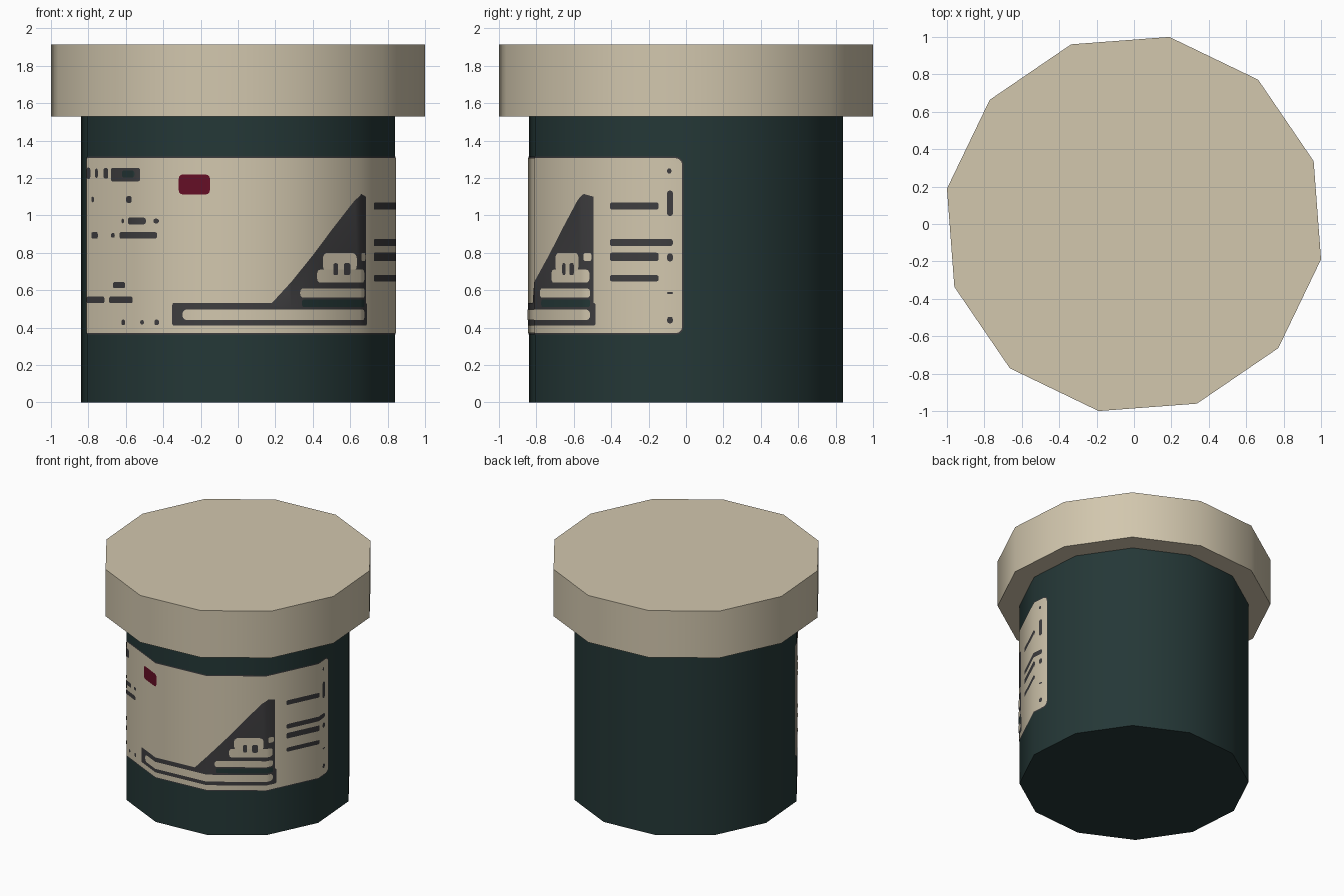
import bpy, bmesh, math

if "Cube" in bpy.data.objects:
    bpy.data.objects.remove(bpy.data.objects["Cube"])

SIDES = 12
TURN = math.radians(199.3)          # angle of the body corner where the wrap starts
STEP = 2 * math.pi / SIDES
R_BODY, R_LID = 0.855, 1.0177
EDGE = 2 * R_BODY * math.sin(STEP / 2)   # width of one body side


def material(name, rgb):
    m = bpy.data.materials.new(name)
    m.diffuse_color = (*rgb, 1)
    m.use_nodes = True
    m.node_tree.nodes["Principled BSDF"].inputs["Base Color"].default_value = m.diffuse_color
    return m


CREAM = material("cream", (0.645, 0.571, 0.423))
TEAL = material("dark_teal", (0.018, 0.039, 0.038))
CHARCOAL = material("charcoal", (0.048, 0.047, 0.050))
RED = material("crimson", (0.133, 0.0045, 0.0195))


def finish(name, bm, mat):
    me = bpy.data.meshes.new(name)
    bm.to_mesh(me)
    bm.free()
    me.materials.append(mat)
    for p in me.polygons:
        p.use_smooth = True
    me.set_sharp_from_angle(angle=math.radians(35))
    ob = bpy.data.objects.new(name, me)
    bpy.context.collection.objects.link(ob)
    return ob


def corner(i, r):
    a = TURN + i * STEP
    return r * math.cos(a), r * math.sin(a)


def drum(name, r, z0, z1, mat):
    bm = bmesh.new()
    base = bm.faces.new([bm.verts.new((*corner(i, r), z0)) for i in range(SIDES)])
    top = bmesh.ops.extrude_face_region(bm, geom=[base])["geom"]
    bmesh.ops.translate(bm, vec=(0, 0, z1 - z0),
                        verts=[v for v in top if isinstance(v, bmesh.types.BMVert)])
    bmesh.ops.recalc_face_normals(bm, faces=bm.faces)
    return finish(name, bm, mat)


def unroll(value, axis, sides):
    """Distance along the body wall for an x (axis 0) or y (axis 1) reading."""
    for i in sides:
        a, b = corner(i, R_BODY)[axis], corner(i + 1, R_BODY)[axis]
        if value <= b or i == sides[-1]:
            return (i + (value - a) / (b - a)) * EDGE


def fx(x):
    return unroll(x, 0, range(0, 5))


def ry(y):
    return unroll(y, 1, range(3, 6))


def rounded(s0, s1, z0, z1, r=0.012):
    """Rounded rectangle on the unrolled wall."""
    r = min(r, (s1 - s0) / 2.1, (z1 - z0) / 2.1)
    pts = []
    for k, (cx, cz) in enumerate([(s1 - r, z1 - r), (s0 + r, z1 - r),
                                  (s0 + r, z0 + r), (s1 - r, z0 + r)]):
        for j in range(4):
            a = (k + j / 3) * math.pi / 2
            pts.append((cx + r * math.cos(a), cz + r * math.sin(a)))
    return pts


def front(x0, x1, z0, z1, r=0.012):
    return rounded(fx(x0), fx(x1), z0, z1, r)


def side(y0, y1, z0, z1, r=0.012):
    return rounded(ry(y0), ry(y1), z0, z1, r)


def wrap(name, shapes, lift, mat):
    """Fold flat shapes around the body wall, lifted slightly off it."""
    bm = bmesh.new()
    for pts in shapes:
        bm.faces.new([bm.verts.new((s, 0, z)) for s, z in pts])
    for i in range(-1, 7):
        bmesh.ops.bisect_plane(bm, geom=bm.verts[:] + bm.edges[:] + bm.faces[:], dist=1e-5,
                               plane_co=(i * EDGE, 0, 0), plane_no=(1, 0, 0))
    bmesh.ops.triangulate(bm, faces=bm.faces[:])
    for v in bm.verts:
        u = v.co.x / EDGE
        i = math.floor(u + 1e-6)
        a, b = corner(i, R_BODY + lift), corner(i + 1, R_BODY + lift)
        t = u - i
        v.co.x, v.co.y = a[0] + (b[0] - a[0]) * t, a[1] + (b[1] - a[1]) * t
    return finish(name, bm, mat)


# Jar and lid
drum("jar_body", R_BODY, 0, 1.53, TEAL)
drum("lid", R_LID, 1.53, 1.915, CREAM)

# Label with a thin dark border
s0, s1 = -0.05 * EDGE, ry(-0.02)
wrap("label_border", [rounded(s0 - .006, s1 + .006, 0.362, 1.314, 0.04)], 0.002, CHARCOAL)
wrap("label", [rounded(s0, s1, 0.37, 1.306, 0.035)], 0.0035, CREAM)

# Red patch
wrap("red_patch", [front(-0.315, -0.15, 1.113, 1.218, 0.02)], 0.005, RED)

# Dark wedge standing on a long bar
wedge = [(0.17, .52), (0.68, .42), (0.68, 1.10), (0.655, 1.115), (0.62, 1.08),
         (0.50, .925), (0.40, .79), (0.27, .63)]
wrap("wedge", [[(fx(x), z) for x, z in wedge]], 0.0052, CHARCOAL)
wrap("wedge_base", [front(-0.35, 0.685, 0.41, 0.532)], 0.005, CHARCOAL)
wrap("wedge_light_bars", [
    front(-0.295, 0.672, 0.44, 0.497, 0.025),
    front(0.33, 0.672, 0.56, 0.61, 0.02),
    front(0.42, 0.67, 0.64, 0.71, 0.02),
    front(0.45, 0.63, 0.70, 0.80, 0.03),
    front(0.655, 0.675, 0.755, 0.80)], 0.007, CREAM)
wrap("wedge_teal_bar", [front(0.34, 0.672, 0.51, 0.55)], 0.007, TEAL)
wrap("wedge_notches", [front(0.505, 0.53, 0.68, 0.745),
                       front(0.56, 0.595, 0.68, 0.745)], 0.0085, CHARCOAL)

# Dashes on the left of the label: x0, x1, middle height, thickness
left = [(-.675, -.52, 1.218, .072), (-.805, -.785, 1.225, .06), (-.76, -.745, 1.225, .05),
        (-.715, -.69, 1.225, .055), (-.78, -.765, 1.085, .03), (-.595, -.565, 1.085, .035),
        (-.62, -.605, .97, .025), (-.585, -.49, .97, .035), (-.45, -.42, .97, .025),
        (-.78, -.745, .893, .035), (-.675, -.655, .893, .025), (-.63, -.43, .893, .035),
        (-.665, -.6, .627, .032), (-.805, -.71, .548, .035), (-.685, -.56, .548, .035),
        (-.62, -.6, .428, .03), (-.52, -.5, .428, .025), (-.445, -.42, .428, .03)]
wrap("left_dashes", [front(a, b, z - h / 2, z + h / 2) for a, b, z, h in left], 0.005, CHARCOAL)
wrap("left_box_fill", [front(-.615, -.55, 1.203, 1.24)], 0.007, TEAL)

# Dashes on the right of the label: y0, y1, middle height, thickness
right = [(-.405, -.145, 1.05, .038), (-.405, -.07, .855, .038), (-.405, -.145, .778, .045),
         (-.405, -.145, .664, .034), (-.1, -.07, 1.065, .135), (-.1, -.078, 1.238, .028),
         (-.1, -.07, .775, .042), (-.1, -.07, .585, .012), (-.1, -.07, .44, .035)]
wrap("right_dashes", [side(a, b, z - h / 2, z + h / 2) for a, b, z, h in right], 0.005, CHARCOAL)
